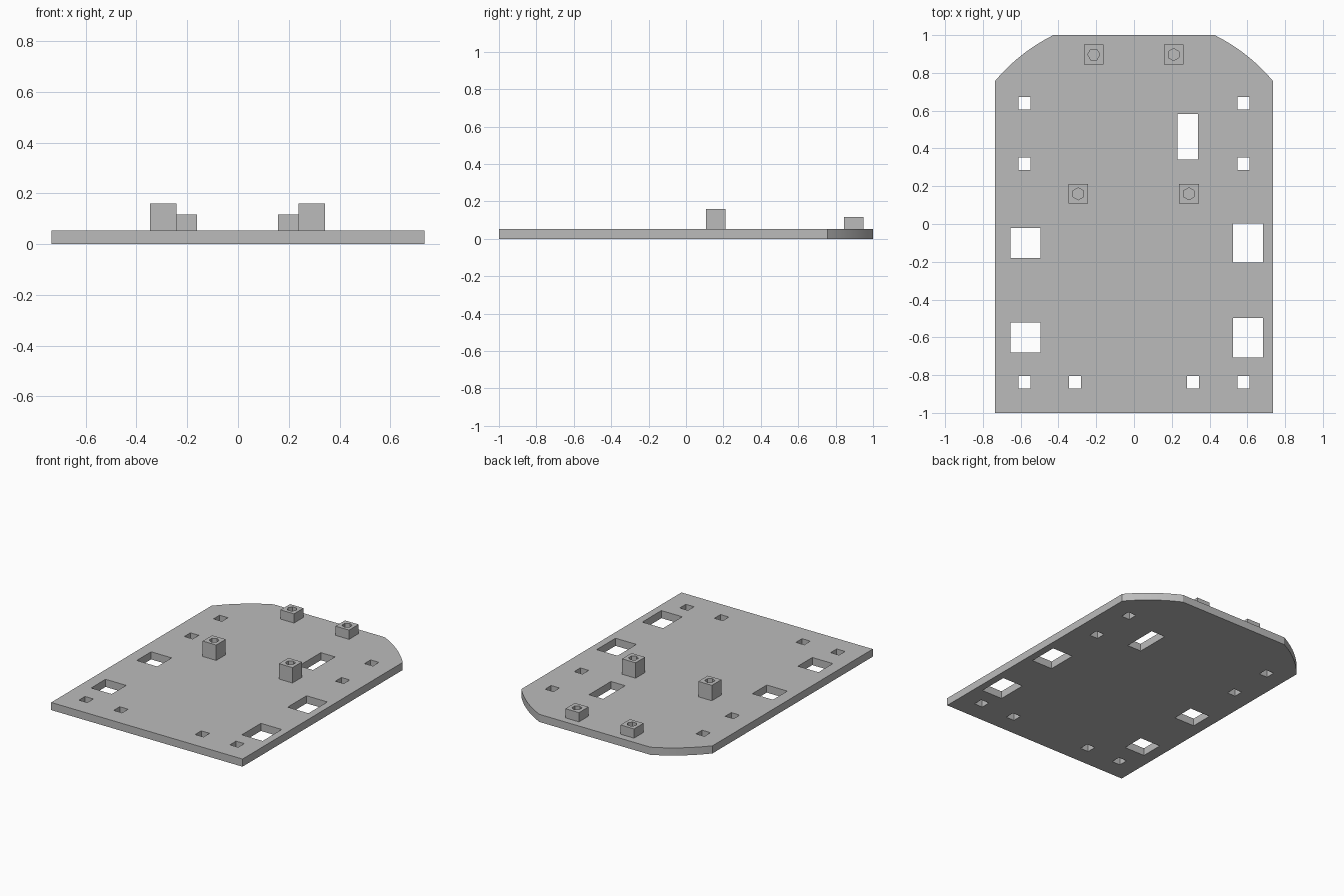
import bpy, bmesh, math
from mathutils import Matrix, Vector

cube = bpy.data.objects.get("Cube")
if cube:
    bpy.data.objects.remove(cube, do_unlink=True)

GREY = 0.5
material = bpy.data.materials.new("plain grey")
material.use_nodes = True
material.diffuse_color = (GREY, GREY, GREY, 1)
material.node_tree.nodes["Principled BSDF"].inputs["Base Color"].default_value = (GREY, GREY, GREY, 1)

THICK = 0.053
HALF_WIDTH = 0.735


def make_object(name, bm):
    bmesh.ops.recalc_face_normals(bm, faces=bm.faces)
    mesh = bpy.data.meshes.new(name)
    bm.to_mesh(mesh)
    bm.free()
    mesh.materials.append(material)
    obj = bpy.data.objects.new(name, mesh)
    bpy.context.collection.objects.link(obj)
    return obj


def add_box(bm, x, y, z, sx, sy, sz):
    matrix = Matrix.Translation((x, y, z)) @ Matrix.Diagonal((sx, sy, sz, 1))
    bmesh.ops.create_cube(bm, size=1, matrix=matrix)


def cut(obj, cutter):
    cutter.hide_render = True
    mod = obj.modifiers.new("cut", "BOOLEAN")
    mod.operation, mod.solver, mod.object = "DIFFERENCE", "EXACT", cutter
    bpy.ops.object.select_all(action="DESELECT")
    obj.select_set(True)
    bpy.context.view_layer.objects.active = obj
    bpy.ops.object.modifier_apply(modifier=mod.name)
    bpy.data.objects.remove(cutter, do_unlink=True)


# Plate outline: square front, rounded back corners on one shared circle
centre_y, radius, steps = 0.14, 0.96, 12
start = math.acos(HALF_WIDTH / radius)
end = math.asin((1 - centre_y) / radius)
angles = [start + (end - start) * i / steps for i in range(steps + 1)]
right_arc = [(radius * math.cos(a), centre_y + radius * math.sin(a)) for a in angles]
left_arc = [(-x, y) for x, y in reversed(right_arc)]
outline = [(-HALF_WIDTH, -1), (HALF_WIDTH, -1)] + right_arc + left_arc

bm = bmesh.new()
base = bm.faces.new([bm.verts.new((x, y, 0)) for x, y in outline])
grown = bmesh.ops.extrude_face_region(bm, geom=[base], use_keep_orig=True)["geom"]
bmesh.ops.translate(bm, vec=Vector((0, 0, THICK)),
                    verts=[v for v in grown if isinstance(v, bmesh.types.BMVert)])
plate = make_object("base_plate", bm)

# Openings: x, y, width, depth
openings = [
    (0.284, 0.461, 0.109, 0.241),
    (-0.574, -0.1, 0.158, 0.158),
    (-0.574, -0.6, 0.158, 0.158),
    (0.604, -0.1, 0.16, 0.207),
    (0.604, -0.602, 0.16, 0.209),
]
for side in (-1, 1):
    for x, y in ((0.58, 0.639), (0.58, 0.319), (0.58, -0.838), (0.313, -0.838)):
        openings.append((side * x, y, 0.064, 0.067))
bm = bmesh.new()
for x, y, w, d in openings:
    add_box(bm, x, y, THICK / 2, w, d, THICK * 3)
cut(plate, make_object("opening_cutter", bm))
bpy.ops.object.shade_smooth_by_angle(angle=math.radians(20))


# Square posts with a hexagonal screw hole
def post(name, x, y, top, turn):
    height = top - THICK
    bm = bmesh.new()
    add_box(bm, x, y, THICK + height / 2, 0.104, 0.104, height)
    obj = make_object(name, bm)
    bm = bmesh.new()
    matrix = Matrix.Translation((x, y, THICK + height / 2)) @ Matrix.Rotation(turn, 4, "Z")
    bmesh.ops.create_cone(bm, cap_ends=True, segments=6, radius1=0.032, radius2=0.032,
                          depth=height * 2, matrix=matrix)
    cut(obj, make_object("screw_hole_cutter", bm))


post("front_post_left", 0.291, 0.16, 0.16, 0)
post("front_post_right", -0.295, 0.16, 0.16, 0)
post("back_post_left", 0.21, 0.897, 0.117, 0)
post("back_post_right", -0.213, 0.897, 0.117, math.pi / 6)
